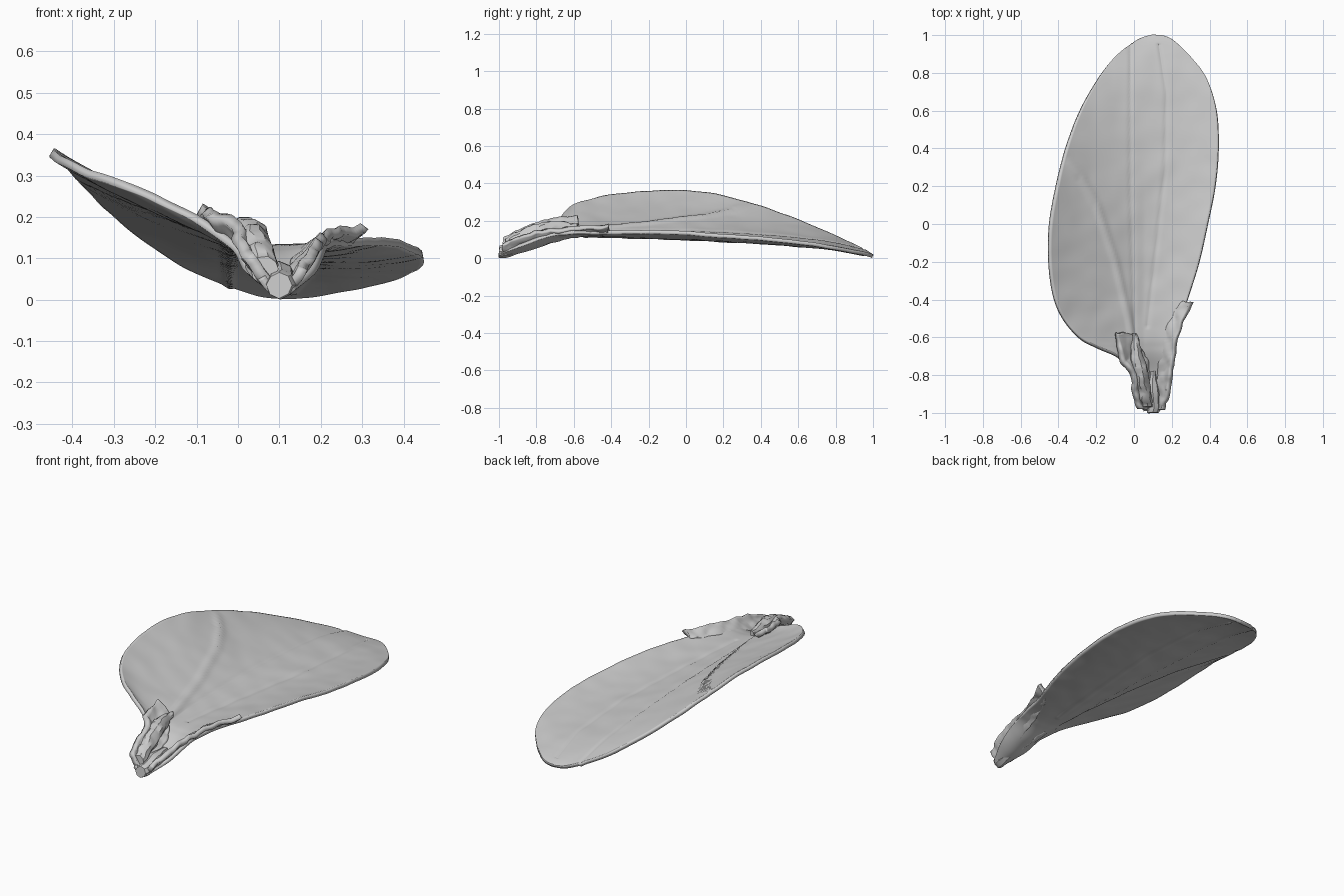
import bpy, bmesh, math, random
from mathutils import Vector, noise

random.seed(4)


def spline(rows, t):
    # Catmull-Rom through rows of numbers, t in 0..1
    f = t * (len(rows) - 1)
    i = min(int(f), len(rows) - 2)
    f -= i
    b, c = rows[i], rows[i + 1]
    a, d = rows[max(i - 1, 0)], rows[min(i + 2, len(rows) - 1)]
    return [0.5 * (2 * q + (r - p) * f + (2 * p - 5 * q + 4 * r - s) * f * f
                   + (3 * q - p - 3 * r + s) * f ** 3) for p, q, r, s in zip(a, b, c, d)]


def finish(name, verts, faces, angle=40):
    me = bpy.data.meshes.new(name)
    me.from_pydata(verts, [], faces)
    ob = bpy.data.objects.new(name, me)
    bpy.context.collection.objects.link(ob)
    bpy.context.view_layer.objects.active = ob
    ob.select_set(True)
    bpy.ops.object.shade_smooth_by_angle(angle=math.radians(angle))
    ob.select_set(False)
    return ob


def sheet(name, rows, k, nu, nv, thick, relief=None, rough=0.0):
    # rows: y, x left, x right, z left, z at fraction k, z right
    verts = []
    for j in range(nv + 1):
        y, xl, xr, zl, zk, zr = spline(rows, j / nv)
        s1 = (zk - zl) / k
        s2 = ((zr - zk) / (1 - k) - s1)
        for i in range(nu + 1):
            u = i / nu
            p = Vector((xl + (xr - xl) * u, y, zl + s1 * u + s2 * u * (u - k)))
            if relief:
                p.z += relief(p.x, y)
            if rough:
                p += noise.noise_vector(p * 22) * rough
            verts.append(p)
    w = nu + 1
    faces = [(j * w + i, j * w + i + 1, (j + 1) * w + i + 1, (j + 1) * w + i)
             for j in range(nv) for i in range(nu)]
    ob = finish(name, verts, faces)
    m = ob.modifiers.new("thickness", 'SOLIDIFY')
    m.thickness = thick
    m.offset = 0
    return ob


def tube(name, path, n=24, sides=10, rough=0.0):
    # path: x, y, z, radius
    verts = []
    for j in range(n + 1):
        x, y, z, r = spline(path, j / n)
        for i in range(sides):
            a = math.tau * i / sides
            p = Vector((x + r * math.cos(a), y, z + r * math.sin(a)))
            verts.append(p + noise.noise_vector(p * 25) * rough)
    faces = [(j * sides + i, (j + 1) * sides + i, (j + 1) * sides + (i + 1) % sides,
              j * sides + (i + 1) % sides) for j in range(n) for i in range(sides)]
    faces += [tuple(range(sides)), tuple(reversed(range(n * sides, (n + 1) * sides)))]
    return finish(name, verts, faces, 30)


# surface lines: one raised vein and two shallow grooves, as (y, x) paths
VEIN = [(-0.78, 0.02), (-0.5, -0.03), (-0.2, -0.10), (0.1, -0.20), (0.24, -0.28), (0.33, -0.37)]
GROOVES = [[(-0.65, 0.0), (0.2, -0.02), (0.95, -0.02)],
           [(-0.55, 0.07), (-0.2, 0.11), (0.3, 0.165), (0.7, 0.17), (0.95, 0.13)]]


def line_gap(path, x, y):
    # sideways distance to a path, corrected for its slope
    for (y0, x0), (y1, x1) in zip(path, path[1:]):
        if y0 <= y <= y1:
            s = (x1 - x0) / (y1 - y0)
            return abs(x - x0 - s * (y - y0)) / math.hypot(1, s)
    return 9


def ramp(a, b, v):
    t = min(max((v - a) / (b - a), 0), 1)
    return t * t * (3 - 2 * t)


def relief(x, y):
    z = 0.010 * math.exp(-(line_gap(VEIN, x, y) / 0.015) ** 2) * ramp(-0.42, -0.3, x)
    for g in GROOVES:
        z -= 0.005 * math.exp(-(line_gap(g, x, y) / 0.010) ** 2)
    # the raised left lobe is straighter near the stalk
    s = min(max((x + 0.45) / 0.5, 0), 1)
    z += 0.026 * math.sin(math.pi * s) * ramp(0.35, -0.1, y) * ramp(-0.8, -0.6, y)
    return z + 0.004 * noise.noise(Vector((x * 9, y * 9, 3)))


# broad curved blade, narrowing into the floor of the stalk
blade = [
    (-0.99, 0.06, 0.13, 0.05, 0.015, 0.03),
    (-0.88, 0.02, 0.18, 0.08, 0.04, 0.07),
    (-0.78, -0.01, 0.20, 0.13, 0.07, 0.11),
    (-0.70, -0.09, 0.21, 0.18, 0.10, 0.13),
    (-0.65, -0.20, 0.22, 0.225, 0.115, 0.135),
    (-0.60, -0.29, 0.23, 0.26, 0.125, 0.14),
    (-0.50, -0.375, 0.25, 0.30, 0.13, 0.14),
    (-0.38, -0.425, 0.29, 0.33, 0.13, 0.14),
    (-0.20, -0.449, 0.345, 0.352, 0.123, 0.14),
    (0.00, -0.445, 0.39, 0.355, 0.115, 0.135),
    (0.20, -0.41, 0.43, 0.325, 0.105, 0.12),
    (0.40, -0.36, 0.447, 0.272, 0.092, 0.105),
    (0.60, -0.285, 0.437, 0.198, 0.075, 0.085),
    (0.77, -0.19, 0.385, 0.125, 0.058, 0.06),
    (0.88, -0.105, 0.305, 0.075, 0.04, 0.04),
    (0.95, -0.02, 0.235, 0.04, 0.026, 0.026),
    (0.985, 0.045, 0.185, 0.02, 0.016, 0.016),
    (0.998, 0.10, 0.14, 0.011, 0.011, 0.011),
]
sheet("blade", blade, 0.62, 70, 170, 0.02, relief)

# torn walls folded up along the stalk
left_wall = [
    (-0.98, 0.03, 0.10, 0.10, 0.05, 0.025),
    (-0.90, 0.00, 0.10, 0.145, 0.08, 0.04),
    (-0.80, -0.01, 0.08, 0.185, 0.11, 0.065),
    (-0.70, -0.07, 0.06, 0.21, 0.14, 0.105),
    (-0.58, -0.09, -0.02, 0.22, 0.195, 0.165),
]
right_wall = [
    (-0.98, 0.11, 0.15, 0.02, 0.04, 0.07),
    (-0.90, 0.12, 0.18, 0.04, 0.07, 0.11),
    (-0.80, 0.13, 0.195, 0.07, 0.10, 0.14),
    (-0.60, 0.16, 0.23, 0.12, 0.14, 0.16),
    (-0.45, 0.23, 0.285, 0.135, 0.15, 0.17),
    (-0.41, 0.27, 0.30, 0.14, 0.16, 0.178),
]
sheet("left_stalk_wall", left_wall, 0.5, 12, 40, 0.028, rough=0.009)
sheet("right_stalk_wall", right_wall, 0.5, 12, 48, 0.025, rough=0.009)

# ragged inner fold of the stalk and its broken end
tube("inner_fold", [(0.06, -0.97, 0.075, 0.032), (0.045, -0.85, 0.125, 0.042),
                    (0.02, -0.72, 0.16, 0.038), (0.0, -0.58, 0.175, 0.012)], rough=0.012)
tube("stalk_end", [(0.10, -0.998, 0.033, 0.03), (0.105, -0.96, 0.04, 0.037),
                   (0.10, -0.88, 0.062, 0.032), (0.10, -0.78, 0.08, 0.012)],
     n=12, sides=8, rough=0.006)
